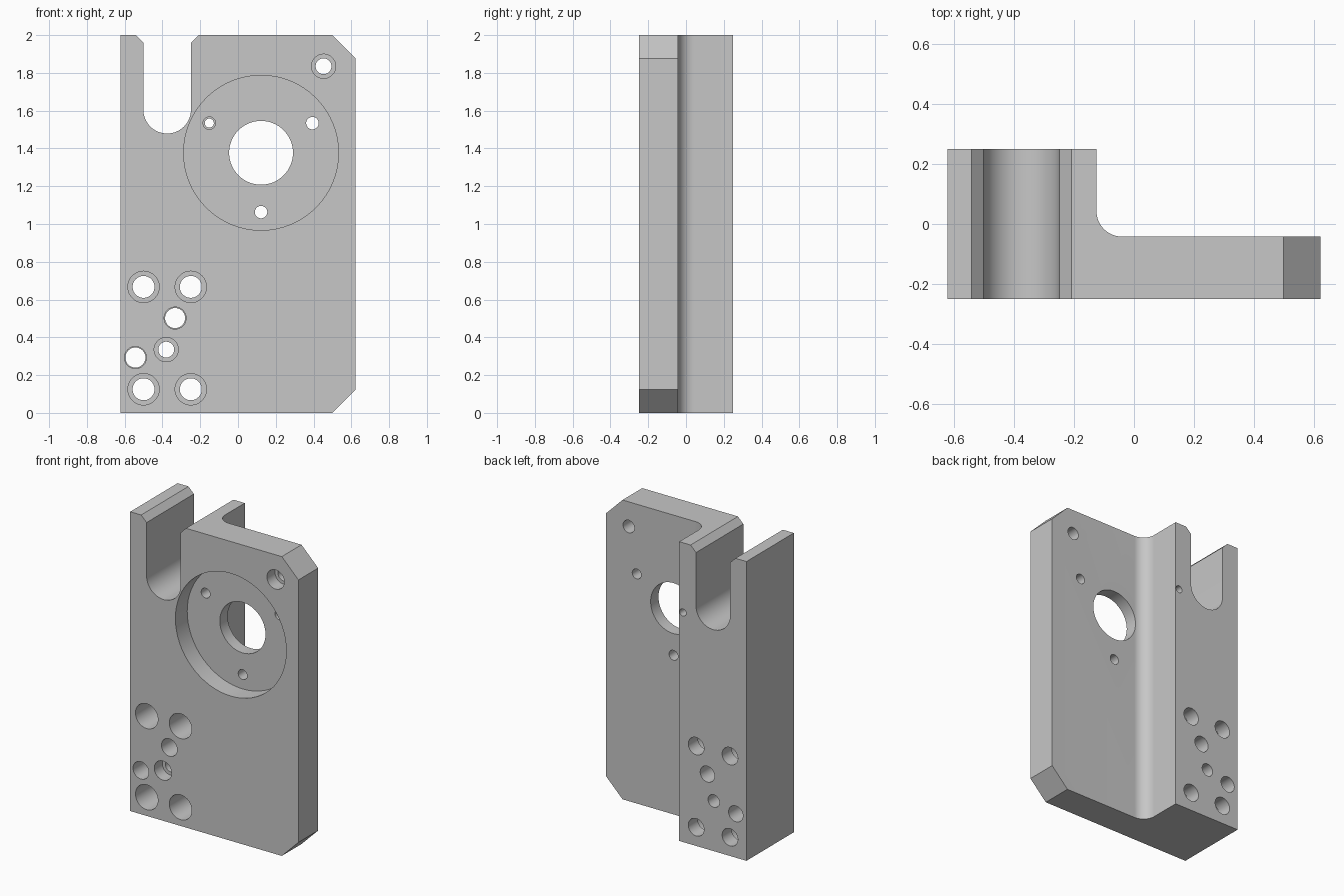
import bpy, bmesh, math
from mathutils import Vector

if "Cube" in bpy.data.objects:
    bpy.data.objects.remove(bpy.data.objects["Cube"], do_unlink=True)

metal = bpy.data.materials.new("plain grey metal")
metal.use_nodes = True
metal.diffuse_color = (0.57, 0.57, 0.57, 1)
metal.node_tree.nodes["Principled BSDF"].inputs["Base Color"].default_value = (0.57, 0.57, 0.57, 1)

W, D, H = 0.622, 0.25, 2.0      # half width, half depth, height
STEP = -0.042                   # rear face of the thin plate
BLOCK = -0.125                  # inner face of the thick block
SEG = 64


def arc(cx, cy, r, a0, a1, n):
    return [(cx + r * math.cos(math.radians(a0 + (a1 - a0) * i / n)),
             cy + r * math.sin(math.radians(a0 + (a1 - a0) * i / n))) for i in range(n + 1)]


def to_object(name, bm):
    bmesh.ops.recalc_face_normals(bm, faces=bm.faces)
    mesh = bpy.data.meshes.new(name)
    bm.to_mesh(mesh)
    bm.free()
    ob = bpy.data.objects.new(name, mesh)
    bpy.context.collection.objects.link(ob)
    mesh.materials.append(metal)
    return ob


def prism(name, points, direction):
    bm = bmesh.new()
    face = bm.faces.new([bm.verts.new(p) for p in points])
    ext = bmesh.ops.extrude_face_region(bm, geom=[face])
    verts = [v for v in ext["geom"] if isinstance(v, bmesh.types.BMVert)]
    bmesh.ops.translate(bm, vec=Vector(direction), verts=verts)
    return to_object(name, bm)


def front_prism(name, outline):
    return prism(name, [(x, -1, z) for x, z in outline], (0, 2, 0))


def stepped_drill(name, x, z, steps):
    """Round cutter along y; steps are (radius, end y) from front to back."""
    bm = bmesh.new()
    y = -0.5
    rings = []
    for r, end in steps:
        for yy in (y, end):
            rings.append([bm.verts.new((px, yy, pz)) for px, pz in arc(x, z, r, 0, 360, SEG)[:-1]])
        y = end
    for a, b in zip(rings, rings[1:]):
        for i in range(SEG):
            j = (i + 1) % SEG
            bm.faces.new((a[i], a[j], b[j], b[i]))
    bm.faces.new(rings[0])
    bm.faces.new(rings[-1])
    return to_object(name, bm)


# L-shaped bracket body with a rounded inner corner
R = 0.085
section = [(-W, -D), (W, -D), (W, STEP)]
section += arc(BLOCK + R, STEP + R, R, 270, 180, 20)
section += [(BLOCK, D), (-W, D)]
bracket = prism("bracket", [(x, y, 0) for x, y in section], (0, 0, H))

cutters = []

# Chamfered outer corners
C = 0.123
for z, s in ((0, 1), (H, -1)):
    cutters.append(front_prism("corner_cutter", [
        (W - C - 0.2, z - s * 0.2), (W + 0.2, z - s * 0.2), (W + 0.2, z + s * (C + 0.2))]))

# Open slot with a round bottom and chamfered mouth
SX, SR, M = -0.375, 0.126, 0.04
slot = arc(SX, 1.605, SR, 180, 360, 32)
slot += [(SX + SR, H - M), (SX + SR + M, H), (SX + SR + M, H + 0.1),
         (SX - SR - M, H + 0.1), (SX - SR - M, H), (SX - SR, H - M)]
cutters.append(front_prism("slot_cutter", slot))

# Round recess, centre bore and three bolt holes
CX, CZ, OUT = 0.122, 1.377, 0.5
cutters.append(stepped_drill("bore_cutter", CX, CZ, [(0.41, -0.125), (0.169, OUT)]))
for angle in (30, 270):
    a = math.radians(angle)
    cutters.append(stepped_drill("bolt_cutter", CX + 0.314 * math.cos(a),
                                 CZ + 0.314 * math.sin(a), [(0.033, OUT)]))
cutters.append(stepped_drill("bolt_cutter", -0.152, 1.534, [(0.033, STEP), (0.024, OUT)]))

# Deep counterbored mounting holes
for x in (-0.5, -0.25):
    for z in (0.125, 0.667):
        cutters.append(stepped_drill("mount_cutter", x, z, [(0.083, 0.15), (0.058, OUT)]))

# Shallow counterbored holes
for x, z in ((0.453, 1.835), (-0.38, 0.335)):
    cutters.append(stepped_drill("screw_cutter", x, z, [(0.064, -0.165), (0.042, OUT)]))

# Dowel holes
for x, z in ((-0.333, 0.502), (-0.543, 0.293)):
    cutters.append(stepped_drill("dowel_cutter", x, z, [(0.058, 0.0), (0.053, OUT)]))

# Cut everything out, then bake and remove the cutters
for c in cutters:
    c.hide_render = True
    mod = bracket.modifiers.new("cut", "BOOLEAN")
    mod.operation = "DIFFERENCE"
    mod.solver = "EXACT"
    mod.object = c
graph = bpy.context.evaluated_depsgraph_get()
baked = bpy.data.meshes.new_from_object(bracket.evaluated_get(graph))
bracket.modifiers.clear()
bracket.data = baked
baked.materials.clear()
baked.materials.append(metal)
for p in baked.polygons:
    p.material_index = 0
for c in cutters:
    bpy.data.objects.remove(c, do_unlink=True)

bpy.ops.object.select_all(action="DESELECT")
bracket.select_set(True)
bpy.context.view_layer.objects.active = bracket
bpy.ops.object.shade_smooth_by_angle(angle=math.radians(30))
